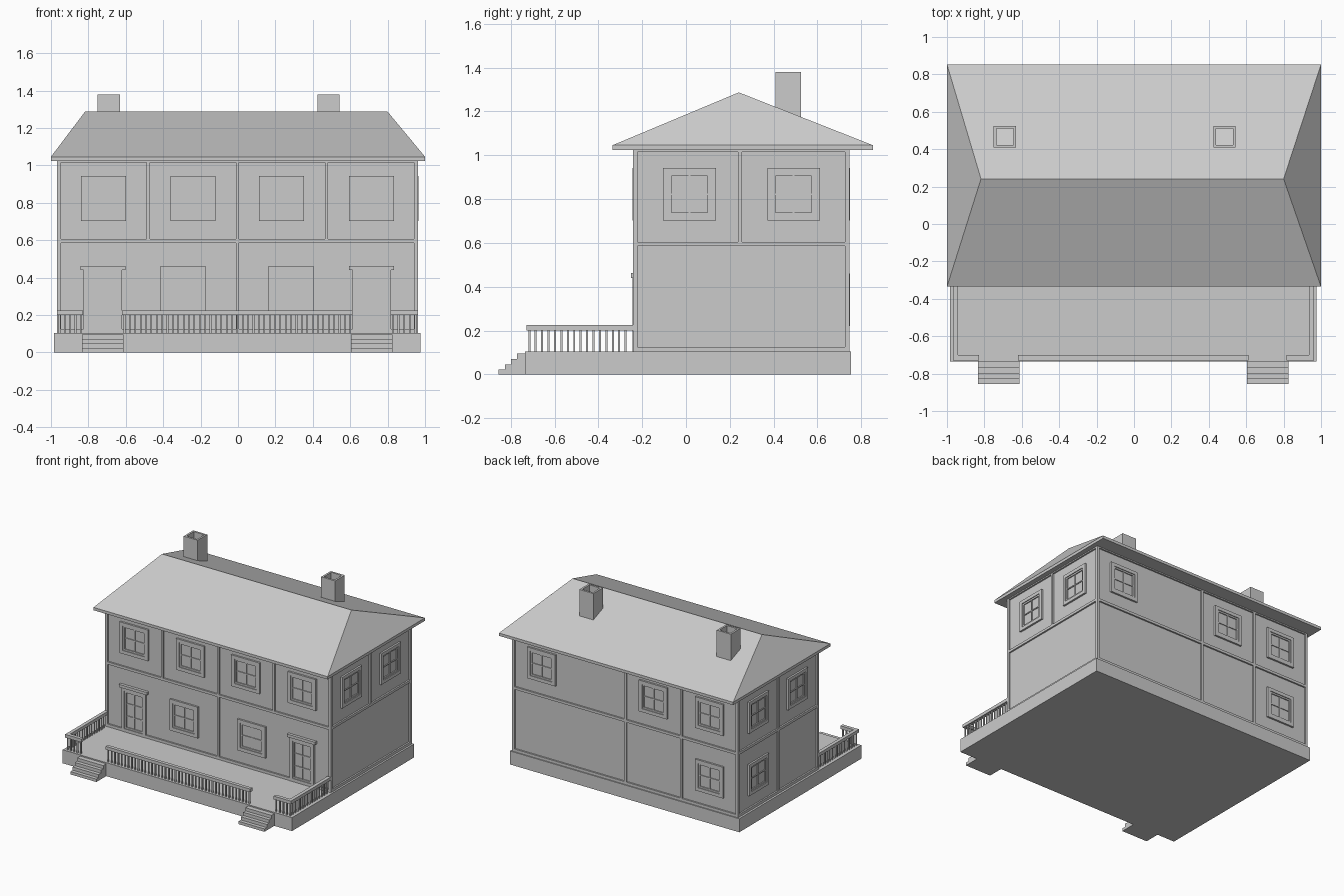
import bpy, bmesh
from mathutils import Matrix, Vector

if "Cube" in bpy.data.objects:
    bpy.data.objects.remove(bpy.data.objects["Cube"])

X0, X1, Y0, Y1 = -0.967, 0.962, -0.242, 0.746    # outer wall faces
ZB, ZF, ZT = 0.104, 0.595, 1.03                  # base top, floor beam, wall top
REC = 0.012                                      # depth of the recessed panels


def finish(name, bm):
    bmesh.ops.recalc_face_normals(bm, faces=bm.faces)
    me = bpy.data.meshes.new(name)
    bm.to_mesh(me)
    bm.free()
    ob = bpy.data.objects.new(name, me)
    bpy.context.collection.objects.link(ob)
    return ob


def boxes(name, items):
    """One object from boxes given as (x0, x1, y0, y1, z0, z1)."""
    bm = bmesh.new()
    for a, b, c, d, e, f in items:
        a, b = sorted((a, b))
        c, d = sorted((c, d))
        m = Matrix.Translation(((a + b) / 2, (c + d) / 2, (e + f) / 2))
        bmesh.ops.create_cube(bm, size=1, matrix=m @ Matrix.Diagonal((b - a, d - c, f - e, 1)))
    return finish(name, bm)


def on_wall(side, u0, u1, z0, z1, d0, d1):
    """Box on a wall: u runs along it, d is the distance outward from its face."""
    if side == "front":
        return (u0, u1, Y0 - d0, Y0 - d1, z0, z1)
    if side == "back":
        return (u0, u1, Y1 + d0, Y1 + d1, z0, z1)
    if side == "left":
        return (X0 - d0, X0 - d1, u0, u1, z0, z1)
    return (X1 + d0, X1 + d1, u0, u1, z0, z1)


def framed(side, u, w, z0, z1, border, rows, sill=True):
    """Frame, inner sash and glazing bars of a window or door."""
    out = []

    def ring(a, b, c, d, t, depth):
        out.extend(on_wall(side, *r, -0.02, depth) for r in (
            (a, a + t, c, d), (b - t, b, c, d),
            (a + t, b - t, d - t, d), (a + t, b - t, c, c + t)))
    a, b = u - w / 2, u + w / 2
    ring(a, b, z0, z1, border, 0.002)
    a, b, z0, z1 = a + border, b - border, z0 + border, z1 - border
    ring(a, b, z0, z1, 0.012, -0.004)
    out.append(on_wall(side, u - 0.004, u + 0.004, z0, z1, -0.02, -0.006))
    for i in range(1, rows):
        z = z0 + (z1 - z0) * i / rows
        out.append(on_wall(side, a, b, z - 0.004, z + 0.004, -0.02, -0.006))
    return out


# Base slab and wall core
boxes("base", [(-0.983, 0.976, -0.735, 0.754, 0, ZB)])
boxes("walls", [(X0 + REC, X1 - REC, Y0 + REC, Y1 - REC, ZB, ZT)])

# Timber: posts at the corners, beams and dividing posts on each wall
posts = {"front": ([-0.479, -0.003, 0.473], [-0.003]),
         "back": ([-0.479, -0.003], [-0.479, -0.003]),
         "left": ([0.247], [0.247]),
         "right": ([0.247], [])}
timber = [(x, x + s * 0.02, y, y + t * 0.02, ZB, ZT)
          for x, s in ((X0, 1), (X1, -1)) for y, t in ((Y0, 1), (Y1, -1))]
for side, (upper, lower) in posts.items():
    lo, hi = (X0, X1) if side in ("front", "back") else (Y0, Y1)
    lo, hi = lo + 0.02, hi - 0.02
    for z0, z1 in ((ZB, 0.125), (ZF - 0.01, ZF + 0.01), (1.015, ZT)):
        timber.append(on_wall(side, lo, hi, z0, z1, -0.02, 0))
    for us, z0, z1 in ((upper, ZF + 0.01, 1.015), (lower, 0.125, ZF - 0.01)):
        for u in us:
            timber.append(on_wall(side, u - 0.009, u + 0.009, z0, z1, -0.02, 0))
boxes("timber_frame", timber)

# Windows
UP, DOWN = (0.702, 0.943), (0.22, 0.461)
windows = [("front", (-0.72, -0.24, 0.233, 0.714), UP), ("front", (-0.294, 0.283), DOWN),
           ("back", (-0.72, -0.24, 0.714), UP), ("back", (-0.72,), DOWN),
           ("left", (0.016, 0.491), UP), ("left", (0.491,), DOWN),
           ("right", (0.016, 0.491), UP)]
parts = []
for side, us, (z0, z1) in windows:
    for u in us:
        parts += framed(side, u, 0.24, z0, z1, 0.026, 2)
boxes("windows", parts)

# Doors with lintels
parts = []
for u in (-0.722, 0.714):
    parts += framed("front", u, 0.206, ZB, 0.442, 0.024, 3)
    parts.append(on_wall("front", u - 0.12, u + 0.12, 0.441, 0.463, -0.02, 0.01))
boxes("doors", parts)

# Hipped roof
bm = bmesh.new()
rings = [[bm.verts.new((x, y, z)) for x, y in ((-1, -0.335), (1, -0.335), (1, 0.853), (-1, 0.853))]
         for z in (1.024, 1.046)]
r0, r1 = (bm.verts.new((x, 0.241, 1.287)) for x in (-0.818, 0.8))
low, top = rings
bm.faces.new(low)
for i in range(4):
    j = (i + 1) % 4
    bm.faces.new((low[i], low[j], top[j], top[i]))
bm.faces.new((top[0], top[1], r1, r0))
bm.faces.new((top[2], top[3], r0, r1))
bm.faces.new((top[1], top[2], r1))
bm.faces.new((top[3], top[0], r0))
finish("roof", bm)

# Hollow chimneys
for name, x in (("chimney_left", -0.69), ("chimney_right", 0.484)):
    a, b, c, d, t = x - 0.06, x + 0.06, 0.408, 0.525, 0.015
    boxes(name, [(p, q, r, s, 1.13, 1.379) for p, q, r, s in (
        (a, a + t, c, d), (b - t, b, c, d), (a + t, b - t, c, c + t), (a + t, b - t, d - t, d))])

# Steps
for name, x in (("steps_left", -0.722), ("steps_right", 0.714)):
    boxes(name, [(x - 0.111, x + 0.111, -0.855 + 0.028 * i, -0.735 if i == 3 else -0.827 + 0.028 * i,
                  0, 0.022 + 0.0243 * i) for i in range(4)])

# Porch railings: handrails and balusters
RY = -0.715
rails, bars = [], []
for a, b in ((X0, -0.828), (-0.62, 0.613), (0.815, X1)):
    rails.append((a, b, RY - 0.0135, RY + 0.0135, 0.2, 0.225))
    n = round((b - a - 0.026) / 0.029)
    bars += [(a + 0.013 + (b - a - 0.026) * i / n, RY) for i in range(n + 1)]
for x in (X0 + 0.0135, X1 - 0.0135):
    rails.append((x - 0.0135, x + 0.0135, RY + 0.0135, Y0, 0.2, 0.225))
    bars += [(x, RY + 0.0293 * i) for i in range(1, 16)]
boxes("handrails", rails)
boxes("balusters", [(x - 0.0045, x + 0.0045, y - 0.0045, y + 0.0045, ZB, 0.2) for x, y in bars])
